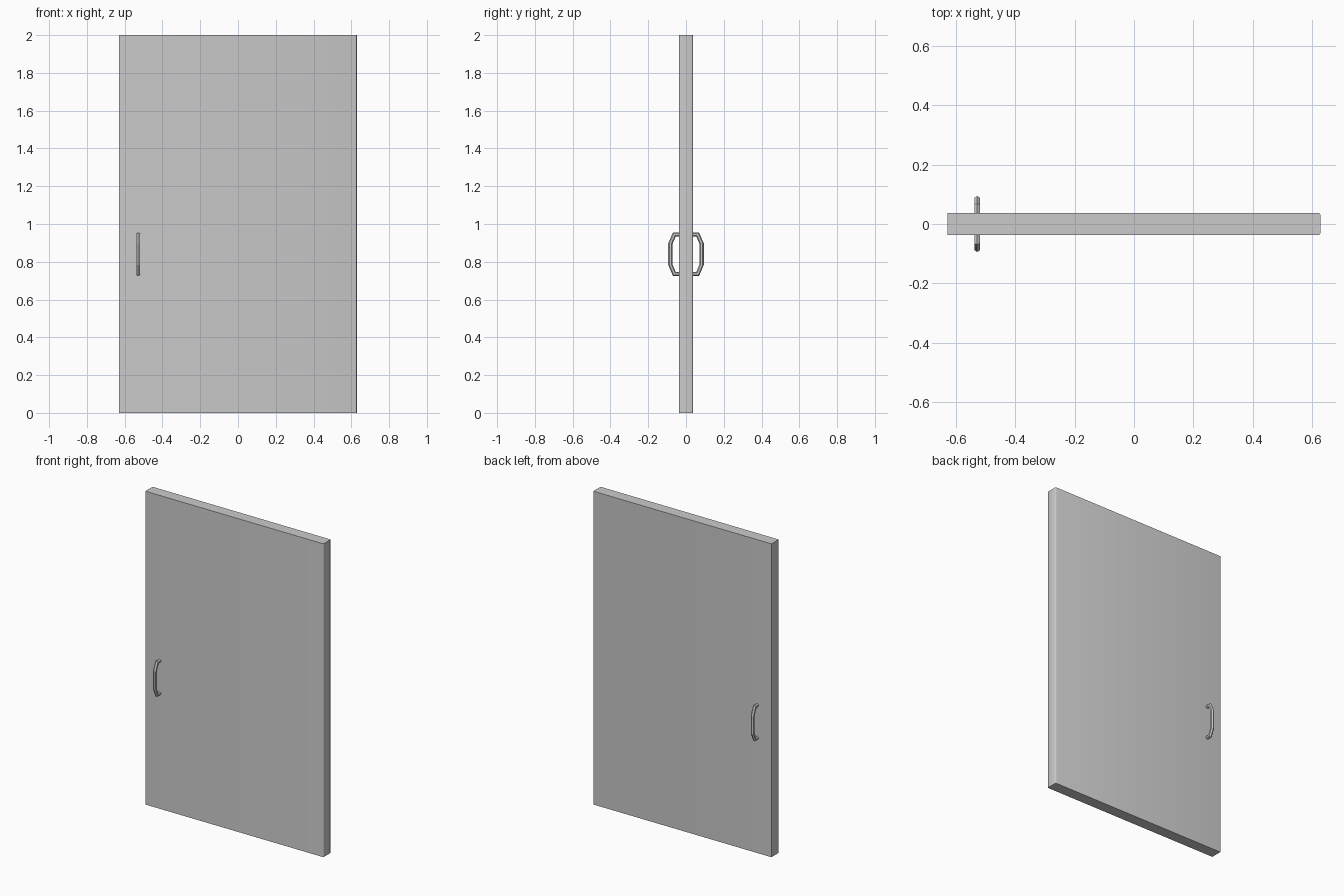
import bpy, bmesh, math
from mathutils import Vector

if "Cube" in bpy.data.objects:
    bpy.data.objects.remove(bpy.data.objects["Cube"])

HALF_W, HALF_D, HEIGHT = 0.629, 0.0365, 2.0


def make_object(name, bm):
    bmesh.ops.recalc_face_normals(bm, faces=bm.faces)
    mesh = bpy.data.meshes.new(name)
    bm.to_mesh(mesh)
    bm.free()
    obj = bpy.data.objects.new(name, mesh)
    bpy.context.collection.objects.link(obj)
    return obj


# Door panel, with the two upright edges at the right end softened
bm = bmesh.new()
bmesh.ops.create_cube(bm, size=1)
for v in bm.verts:
    v.co = Vector((v.co.x * 2 * HALF_W, v.co.y * 2 * HALF_D, (v.co.z + 0.5) * HEIGHT))
edges = [e for e in bm.edges
         if all(v.co.x > 0 for v in e.verts)
         and abs(e.verts[0].co.z - e.verts[1].co.z) > 1]
bmesh.ops.bevel(bm, geom=edges, offset=0.006, segments=2, profile=0.5, affect='EDGES')
panel = make_object("door_panel", bm)
for p in panel.data.polygons:
    p.use_smooth = abs(p.normal.z) < 0.5
bpy.context.view_layer.objects.active = panel
panel.select_set(True)
bpy.ops.object.shade_smooth_by_angle(angle=math.radians(50))

# Pull handle: six-sided bar swept along a bent path, mitred at each bend
X, RADIUS, SIDES = -0.529, 0.011, 6
path = [Vector((X, y, z)) for y, z in
        [(0.034, 0.944), (0.062, 0.944), (0.083, 0.896),
         (0.083, 0.785), (0.062, 0.736), (0.034, 0.736)]]
bm = bmesh.new()
rings = []
for i, p in enumerate(path):
    a = (p - path[max(i - 1, 0)]).normalized()
    b = (path[min(i + 1, len(path) - 1)] - p).normalized()
    tangent = (a + b).normalized()
    side = Vector((1, 0, 0))
    out = tangent.cross(side).normalized()
    stretch = 1 / max(tangent.dot(a), tangent.dot(b))
    ring = []
    for k in range(SIDES):
        t = 2 * math.pi * k / SIDES
        ring.append(bm.verts.new(p + RADIUS * (out * math.cos(t) * stretch
                                               + side * math.sin(t))))
    rings.append(ring)
for r0, r1 in zip(rings, rings[1:]):
    for k in range(SIDES):
        j = (k + 1) % SIDES
        bm.faces.new((r0[k], r0[j], r1[j], r1[k]))
bm.faces.new(rings[0])
bm.faces.new(rings[-1])
handle = make_object("pull_handles", bm)

# Matching handle on the other face
mirror = handle.modifiers.new("both_faces", 'MIRROR')
mirror.use_axis = (False, True, False)
mirror.use_mirror_merge = False
